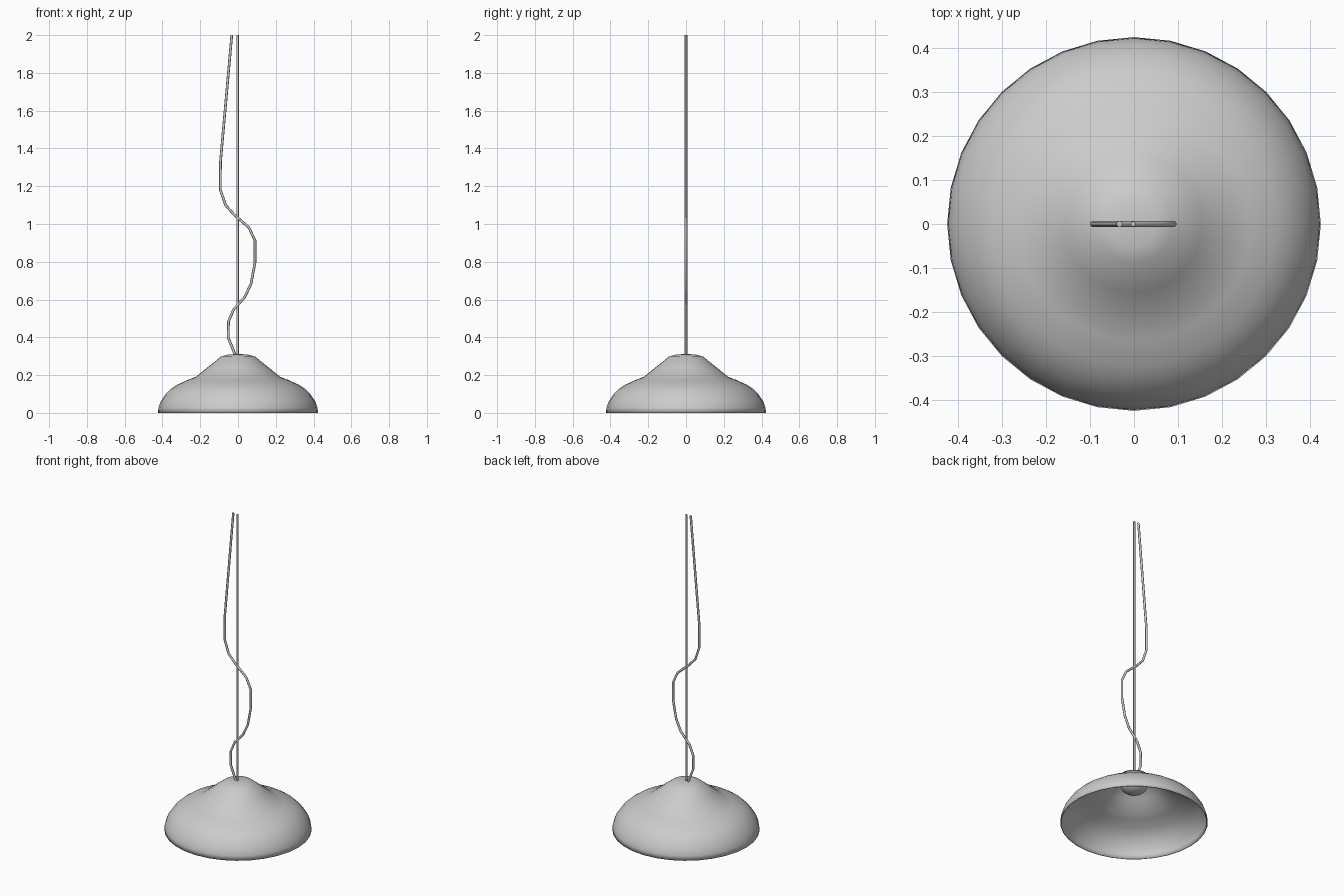
import bpy, math
from mathutils import Vector

cube = bpy.data.objects.get("Cube")
if cube:
    bpy.data.objects.remove(cube, do_unlink=True)


def make_material(name, colour):
    mat = bpy.data.materials.new(name)
    mat.use_nodes = True
    mat.diffuse_color = colour
    mat.node_tree.nodes["Principled BSDF"].inputs["Base Color"].default_value = colour
    return mat


grey = make_material("plain grey", (0.6, 0.6, 0.6, 1))


def smooth(obj, degrees=50):
    bpy.ops.object.select_all(action='DESELECT')
    obj.select_set(True)
    bpy.context.view_layer.objects.active = obj
    bpy.ops.object.shade_smooth_by_angle(angle=math.radians(degrees))


def lathe(name, profile, sides):
    """Spin (radius, height) points, ending on the axis, into a surface."""
    verts, faces = [], []
    for r, z in profile[:-1]:
        for i in range(sides):
            a = math.tau * i / sides
            verts.append((r * math.cos(a), r * math.sin(a), z))
    verts.append((0, 0, profile[-1][1]))
    rings = len(profile) - 1
    for k in range(rings):
        for i in range(sides):
            j = (i + 1) % sides
            a, b = k * sides + i, k * sides + j
            if k == rings - 1:
                faces.append((a, b, len(verts) - 1))
            else:
                faces.append((a, b, b + sides, a + sides))
    mesh = bpy.data.meshes.new(name)
    mesh.from_pydata(verts, [], faces)
    mesh.materials.append(grey)
    obj = bpy.data.objects.new(name, mesh)
    bpy.context.collection.objects.link(obj)
    smooth(obj)
    return obj


def tube(name, points, radius):
    """Round cord through (x, z) points on the y = 0 plane."""
    curve = bpy.data.curves.new(name, 'CURVE')
    curve.dimensions = '3D'
    curve.bevel_depth = radius
    curve.bevel_resolution = 2
    curve.use_fill_caps = True
    spline = curve.splines.new('POLY')
    spline.points.add(len(points) - 1)
    for p, (x, z) in zip(spline.points, points):
        p.co = (x, 0, z, 1)
    spline.use_smooth = True
    curve.materials.append(grey)
    obj = bpy.data.objects.new(name, curve)
    bpy.context.collection.objects.link(obj)
    return obj


# Bell-shaped shade with a thin wall
shade = lathe("shade", [
    (0.424, 0), (0.421, 0.028), (0.41, 0.06), (0.383, 0.1), (0.355, 0.127),
    (0.324, 0.148), (0.265, 0.175), (0.223, 0.191), (0.155, 0.246),
    (0.088, 0.3), (0.05, 0.309), (0, 0.312)], 32)
wall = shade.modifiers.new("wall", 'SOLIDIFY')
wall.thickness = 0.005
wall.offset = -1

# Bulb tucked under the crown
bpy.ops.mesh.primitive_uv_sphere_add(segments=24, ring_count=12, radius=0.08,
                                     location=(0, 0, 0.25))
bulb = bpy.context.object
bulb.name = "bulb"
bulb.scale.z = 0.7
bulb.data.materials.append(grey)
smooth(bulb)

# Straight suspension wire and loose power cord
tube("suspension_wire", [(-0.002, 0.3), (-0.002, 2)], 0.006)
tube("power_cord", [
    (-0.014, 0.305), (-0.052, 0.4), (-0.05, 0.485), (-0.024, 0.546),
    (0.037, 0.615), (0.069, 0.684), (0.09, 0.796), (0.09, 0.912),
    (0.058, 0.981), (-0.021, 1.05), (-0.066, 1.1), (-0.093, 1.18),
    (-0.093, 1.326), (-0.033, 2)], 0.007)
